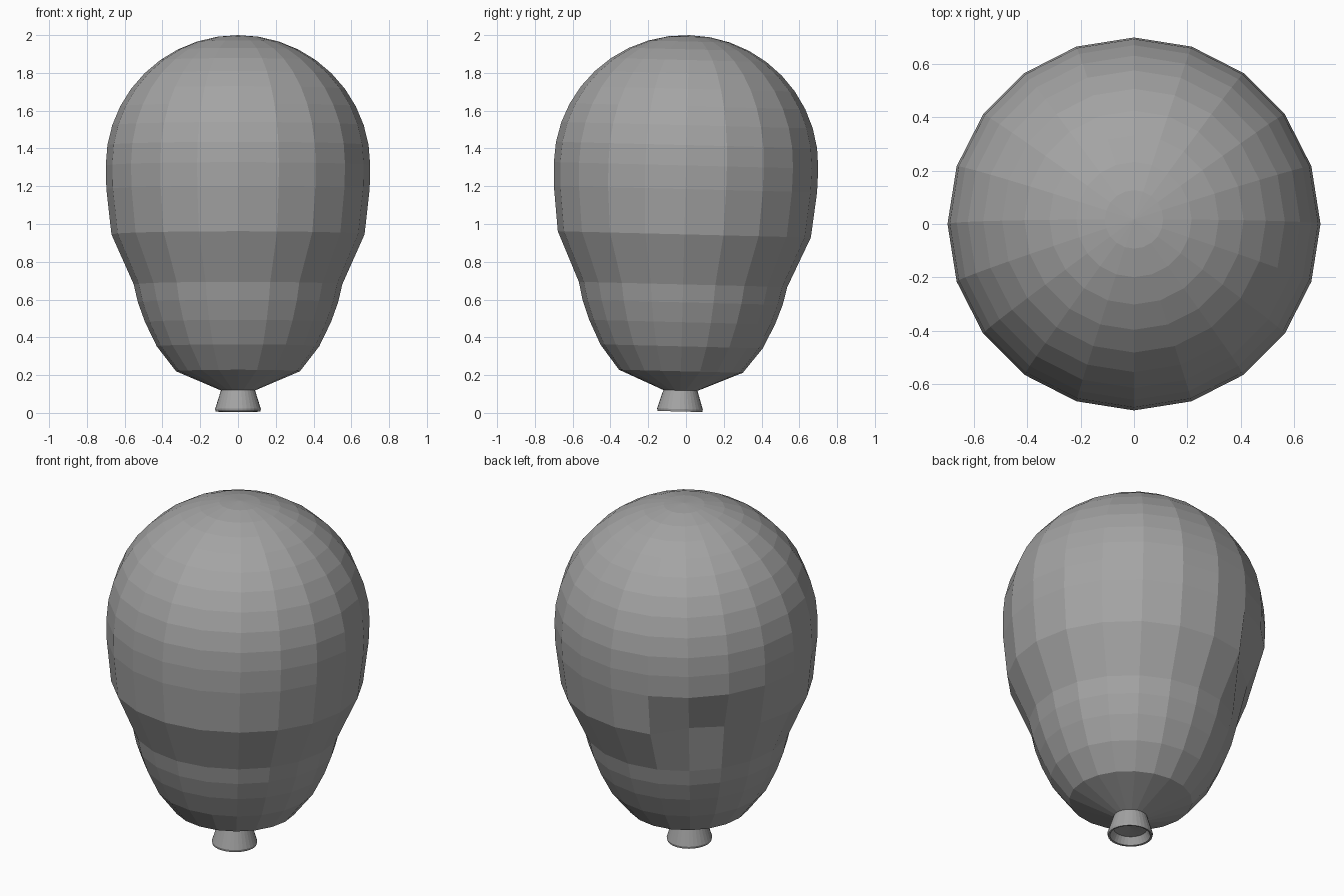
import bpy, bmesh
from math import sin, cos, pi, radians
from mathutils import Matrix

if "Cube" in bpy.data.objects:
    bpy.data.objects.remove(bpy.data.objects["Cube"])

# slight lean shared by both parts
LEAN = Matrix.Translation((0, 0, 1.3)) @ Matrix.Rotation(-0.025, 4, 'X') @ Matrix.Translation((0, 0, -1.3))

GREY = bpy.data.materials.new("dark_grey")
GREY.diffuse_color = (0.37, 0.37, 0.37, 1)
GREY.use_nodes = True
GREY.node_tree.nodes["Principled BSDF"].inputs["Base Color"].default_value = GREY.diffuse_color


def lathe(name, profile, sides, tweak=None):
    """Revolve (radius, z) points about z; radius 0 makes a pole."""
    bm = bmesh.new()
    rings = []
    for i, (r, z) in enumerate(profile):
        if r == 0:
            rings.append([bm.verts.new((0, 0, z))] * sides)
            continue
        ring = []
        for k in range(sides):
            a = 2 * pi * k / sides
            dr, dz = tweak.get((i, k), (0, 0)) if tweak else (0, 0)
            ring.append(bm.verts.new(((r + dr) * cos(a), (r + dr) * sin(a), z + dz)))
        rings.append(ring)
    for a, b in zip(rings, rings[1:]):
        for k in range(sides):
            n = (k + 1) % sides
            bm.faces.new(dict.fromkeys((a[k], b[k], b[n], a[n])))
    bmesh.ops.recalc_face_normals(bm, faces=bm.faces)
    bm.transform(LEAN)
    mesh = bpy.data.meshes.new(name)
    bm.to_mesh(mesh)
    bm.free()
    mesh.materials.append(GREY)
    obj = bpy.data.objects.new(name, mesh)
    bpy.context.collection.objects.link(obj)
    return obj


# balloon body: spherical crown, tapering below to a narrower base
crown = [(0.7 * sin(radians(9 * i)), 1.31 + 0.69 * cos(radians(9 * i))) for i in range(11)]
crown[0] = (0, 2.0)
body = crown + [(0.697, 1.185), (0.67, 0.945), (0.552, 0.68), (0.53, 0.585),
                (0.492, 0.48), (0.43, 0.352), (0.328, 0.22), (0, 0.08)]
# small dent at the back left
dent = {(12, 7): (-0.08, 0.01), (12, 8): (-0.06, 0.01), (12, 9): (-0.02, 0)}
lathe("balloon_body", body, 20, dent)

# flared neck, open underneath
neck = [(0, 0.12), (0.09, 0.12), (0.121, 0.02), (0.118, 0.007),
        (0.108, 0.009), (0.088, 0.05), (0, 0.06)]
lathe("balloon_neck", neck, 32)
